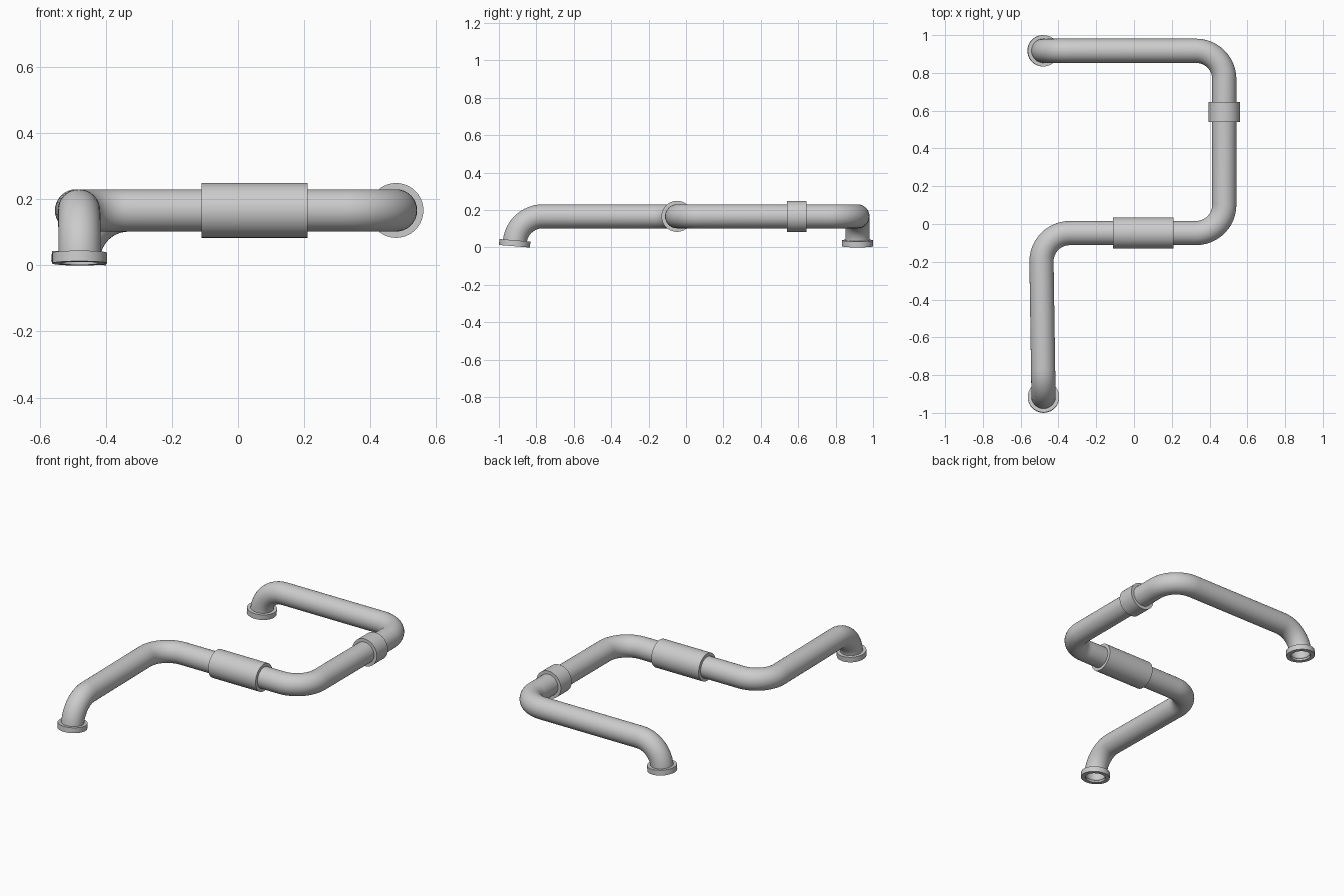
import bpy, bmesh, math
from mathutils import Vector

if "Cube" in bpy.data.objects:
    bpy.data.objects.remove(bpy.data.objects["Cube"])

R_PIPE, R_COLLAR, Z, BEND = 0.064, 0.083, 0.166, 0.15


def fillet(points, radius, steps=12):
    """Round the inner corners of a polyline with circular arcs."""
    pts = [Vector(p) for p in points]
    out = [pts[0]]
    for a, b, c in zip(pts, pts[1:], pts[2:]):
        u, v = (a - b).normalized(), (c - b).normalized()
        half = u.angle(v) / 2
        centre = b + (u + v).normalized() * (radius / math.sin(half))
        t = radius / math.tan(half)
        s, e = b + u * t - centre, b + v * t - centre
        ang = s.angle(e)
        for i in range(steps + 1):
            k = i / steps
            out.append(centre + (s * math.sin((1 - k) * ang) + e * math.sin(k * ang)) / math.sin(ang))
    return out + [pts[-1]]


def smooth(obj):
    bpy.ops.object.select_all(action='DESELECT')
    obj.select_set(True)
    bpy.context.view_layer.objects.active = obj
    bpy.ops.object.shade_smooth_by_angle(angle=math.radians(35))


def pipe(name, points):
    """Hollow tube swept along a rounded path."""
    curve = bpy.data.curves.new(name, 'CURVE')
    curve.dimensions = '3D'
    curve.bevel_depth = R_PIPE
    curve.bevel_resolution = 14
    path = fillet(points, BEND)
    spline = curve.splines.new('POLY')
    spline.points.add(len(path) - 1)
    for sp, p in zip(spline.points, path):
        sp.co = (*p, 1)
    obj = bpy.data.objects.new(name, curve)
    bpy.context.collection.objects.link(obj)
    bpy.ops.object.select_all(action='DESELECT')
    obj.select_set(True)
    bpy.context.view_layer.objects.active = obj
    bpy.ops.object.convert(target='MESH')
    obj = bpy.context.view_layer.objects.active
    bm = bmesh.new()
    bm.from_mesh(obj.data)
    bmesh.ops.recalc_face_normals(bm, faces=bm.faces)
    bm.to_mesh(obj.data)
    bm.free()
    smooth(obj)
    wall = obj.modifiers.new("wall", 'SOLIDIFY')
    wall.thickness = 0.009
    wall.offset = -1


def ring(name, start, end, inner, sides=40):
    """Thick ring with its axis running from start to end."""
    start, end = Vector(start), Vector(end)
    axis = end - start
    rot = axis.to_track_quat('Z', 'Y')
    profile = [(inner, 0), (R_COLLAR, 0), (R_COLLAR, axis.length), (inner, axis.length)]
    bm = bmesh.new()
    loops = []
    for r, h in profile:
        loops.append([bm.verts.new(start + rot @ Vector((
            r * math.cos(2 * math.pi * i / sides), r * math.sin(2 * math.pi * i / sides), h)))
            for i in range(sides)])
    for a, b in zip(loops, loops[1:] + loops[:1]):
        for i in range(sides):
            j = (i + 1) % sides
            bm.faces.new((a[i], a[j], b[j], b[i]))
    bmesh.ops.recalc_face_normals(bm, faces=bm.faces)
    mesh = bpy.data.meshes.new(name)
    bm.to_mesh(mesh)
    bm.free()
    obj = bpy.data.objects.new(name, mesh)
    bpy.context.collection.objects.link(obj)
    smooth(obj)


# Pipe run: back foot, across, forward, across, forward, front foot
back_foot, back_top = Vector((-0.482, 0.917, 0.006)), Vector((-0.47, 0.917, Z))
front_foot, front_top = Vector((-0.479, -0.917, 0.006)), Vector((-0.479, -0.904, Z))
lift = 0.012
pipe("pipe", [back_foot.lerp(back_top, lift / Z), back_top, (0.478, 0.917, Z),
              (0.478, -0.048, Z), (-0.492, -0.048, Z),
              front_top, front_foot.lerp(front_top, lift / Z)])

# Flanges at the two open feet, slightly tilted with the pipe
for name, foot, top in (("back_flange", back_foot, back_top), ("front_flange", front_foot, front_top)):
    ring(name, foot, foot + (top - foot).normalized() * 0.032, 0.058)

# Couplings on the straight runs
ring("middle_coupling", (-0.11, -0.048, Z), (0.21, -0.048, Z), 0.06)
ring("side_collar", (0.478, 0.54, Z), (0.478, 0.645, Z), 0.06)
